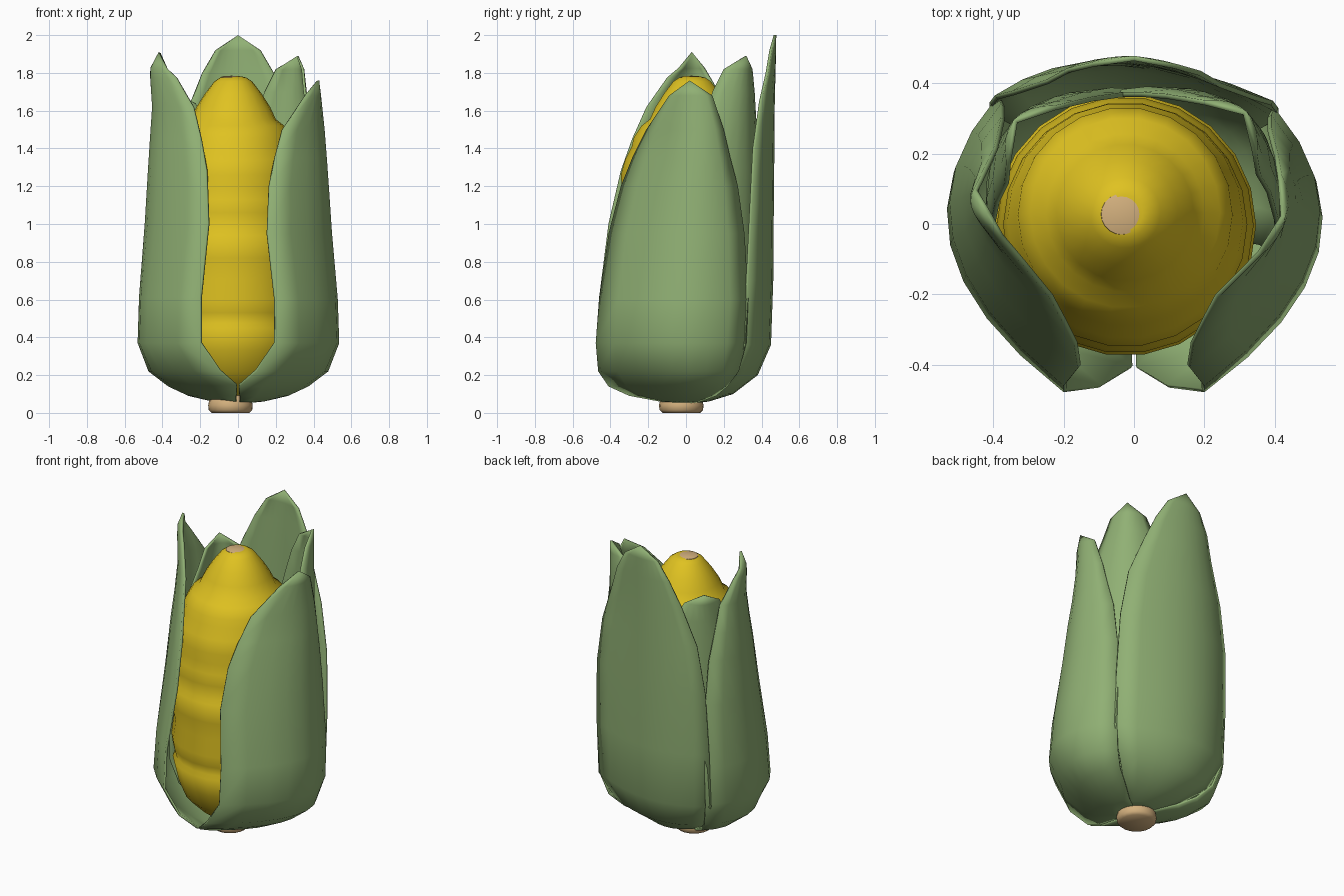
import bpy, bmesh, math
from mathutils import Vector, Matrix

if "Cube" in bpy.data.objects:
    bpy.data.objects.remove(bpy.data.objects["Cube"])


def material(name, rgb):
    m = bpy.data.materials.new(name)
    m.diffuse_color = (*rgb, 1)
    m.use_nodes = True
    m.node_tree.nodes["Principled BSDF"].inputs["Base Color"].default_value = m.diffuse_color
    return m


GREEN = material("husk green", (0.28, 0.435, 0.175))
YELLOW = material("kernel yellow", (0.74, 0.54, 0.015))
TAN = material("core tan", (0.66, 0.44, 0.21))


def finish(name, bm, mat, angle=50):
    bmesh.ops.remove_doubles(bm, verts=bm.verts, dist=0.0005)
    bmesh.ops.recalc_face_normals(bm, faces=bm.faces)
    me = bpy.data.meshes.new(name)
    bm.to_mesh(me)
    bm.free()
    me.materials.append(mat)
    ob = bpy.data.objects.new(name, me)
    bpy.context.collection.objects.link(ob)
    bpy.ops.object.select_all(action='DESELECT')
    bpy.context.view_layer.objects.active = ob
    ob.select_set(True)
    bpy.ops.object.shade_smooth_by_angle(angle=math.radians(angle))
    return ob


def skin(bm, rows, closed=False):
    rings = [[bm.verts.new(p) for p in row] for row in rows]
    n = len(rings[0])
    for a, b in zip(rings, rings[1:]):
        for i in range(n if closed else n - 1):
            j = (i + 1) % n
            bm.faces.new((a[i], a[j], b[j], b[i]))


def lathe(name, profile, center, mat, sides=24, shift=lambda z: 0):
    bm = bmesh.new()
    rows = []
    for r, z in profile:
        r = max(r, 1e-5)
        rows.append([(center[0] + r * math.cos(2 * math.pi * k / sides),
                      center[1] + shift(z) + r * math.sin(2 * math.pi * k / sides), z)
                     for k in range(sides)])
    skin(bm, rows, True)
    return finish(name, bm, mat)


def leaf(name, rows, mirror=False, zmap=lambda z: z, turn=0, cols=8):
    """Each row: height, first edge, middle and second edge of the leaf's cross-section."""
    bm = bmesh.new()
    rot = Matrix.Rotation(math.radians(turn), 3, 'Z')
    grid = []
    for z, a, m, b in rows:
        a, m, b = Vector(a), Vector(m), Vector(b)
        line = []
        for k in range(cols + 1):
            t = k / cols
            p = a * (1 - t) * (1 - 2 * t) + m * 4 * t * (1 - t) + b * t * (2 * t - 1)
            line.append(rot @ Vector((-p.x if mirror else p.x, p.y, zmap(z))))
        grid.append(line)
    skin(bm, grid)
    ob = finish(name, bm, GREEN)
    # make the normals point outward so the thickness grows inward
    me = ob.data
    if sum(p.normal.x * p.center.x + p.normal.y * p.center.y for p in me.polygons) < 0:
        me.flip_normals()
    mod = ob.modifiers.new("thickness", 'SOLIDIFY')
    mod.thickness = 0.014
    mod.offset = -1
    return ob


# cob with rings of kernels, its shoulder leaning back a little
lathe("cob", [(0, .085), (.1, .09), (.2, .13), (.29, .22), (.335, .33), (.362, .45), (.345, .475),
              (.36, .53), (.37, .6), (.355, .71), (.37, .82), (.372, .94), (.35, .965),
              (.365, 1.06), (.355, 1.13), (.34, 1.19), (.347, 1.26), (.335, 1.34), (.31, 1.41),
              (.305, 1.46), (.27, 1.52), (.225, 1.555), (.195, 1.62), (.15, 1.69),
              (.1, 1.755), (.07, 1.775), (.05, 1.78), (0, 1.78)], (-.025, -.003), YELLOW, 22,
      shift=lambda z: .035 * min(1, max(0, (z - 1.25) / .25)))

# core: the pale tip and the stalk
lathe("core_tip", [(.062, 1.765), (.058, 1.778), (.035, 1.784), (0, 1.785)], (-.035, .028), TAN, 20)
lathe("stalk", [(0, 0), (.1, 0), (.115, .015), (.118, .04), (.11, .075), (.08, .1), (0, .1)],
      (-.04, -.025), TAN, 20)

# outer side leaves, the left one taller
side = [(.05, (.0, -.05), (.03, -.02), (.02, .03)),
        (.06, (.01, -.14), (.13, -.04), (.1, .08)),
        (.09, (.01, -.3), (.25, -.05), (.2, .16)),
        (.14, (.01, -.41), (.35, -.06), (.29, .22)),
        (.22, (.1, -.465), (.46, -.07), (.36, .28)),
        (.37, (.2, -.478), (.525, -.08), (.4, .32)),
        (.6, (.2, -.46), (.517, -.06), (.4, .33)),
        (.95, (.16, -.41), (.482, -.04), (.39, .31)),
        (1.2, (.17, -.345), (.465, -.02), (.39, .275)),
        (1.35, (.2, -.285), (.455, 0), (.4, .235)),
        (1.5, (.24, -.21), (.445, .01), (.41, .2)),
        (1.68, (.36, -.09), (.435, .02), (.42, .14)),
        (1.76, (.43, .02), (.43, .02), (.43, .02))]
leaf("right_leaf", side)
# the left leaf reaches further round to the back
left = [(z, a, (m[0] * .995, m[1] + .02), (b[0] * .97, b[1] * 1.1)) for z, a, m, b in side[:-2]]
left += [(1.64, (.33, -.1), (.455, .03), (.44, .13)), (1.685, (.38, -.04), (.455, .03), (.455, .1)),
         (1.76, (.42, .03), (.42, .03), (.42, .03))]
leaf("left_leaf", left, mirror=True, zmap=lambda z: z + .15 * max(0, (z - .5) / 1.26))

# outer back leaf
back = [(.05, .03, .01, .03), (.06, .1, .04, .12), (.1, .2, .15, .25), (.2, .33, .26, .38),
        (.36, .41, .31, .45), (.7, .41, .33, .462), (1.1, .395, .35, .465), (1.4, .345, .365, .468),
        (1.65, .25, .4, .47), (1.8, .19, .435, .474), (1.92, .12, .455, .477), (2.0, 0, .478, .478)]
leaf("back_leaf", [(z, (w, e), (-w * .12, m), (-w, e + w * .04)) for z, w, e, m in back])

# inner back leaves, the left one shorter
inner = [(.065, (.1, -.02), (.06, .06), (-.02, .1)),
         (.13, (.26, -.04), (.2, .19), (-.04, .25)),
         (.24, (.37, -.06), (.28, .27), (-.07, .34)),
         (.42, (.41, -.1), (.32, .3), (-.1, .375)),
         (.9, (.41, -.1), (.325, .31), (-.1, .375)),
         (1.3, (.415, .0), (.325, .315), (.02, .375)),
         (1.55, (.39, .09), (.325, .315), (.09, .37)),
         (1.7, (.36, .14), (.322, .318), (.14, .362)),
         (1.82, (.35, .2), (.32, .32), (.2, .352)),
         (1.89, (.32, .32), (.32, .32), (.32, .32))]
leaf("inner_right_leaf", inner)
leaf("inner_left_leaf", inner, mirror=True, zmap=lambda z: z * .9, turn=4)
